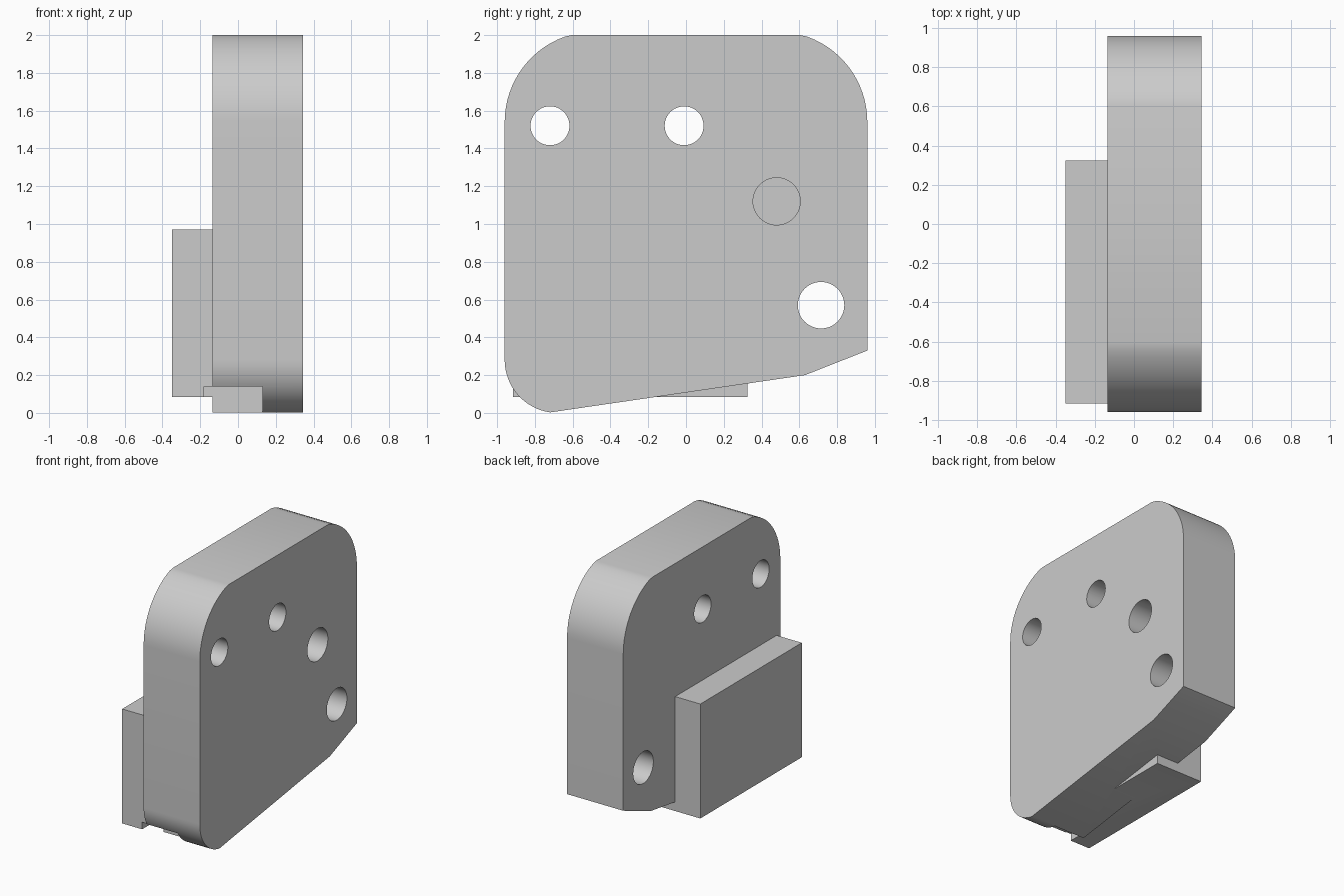
import bpy, bmesh
from math import sin, cos, radians
from mathutils import Matrix

if "Cube" in bpy.data.objects:
    bpy.data.objects.remove(bpy.data.objects["Cube"])


def link(name, bm):
    bmesh.ops.recalc_face_normals(bm, faces=bm.faces)
    mesh = bpy.data.meshes.new(name)
    bm.to_mesh(mesh)
    bm.free()
    ob = bpy.data.objects.new(name, mesh)
    bpy.context.collection.objects.link(ob)
    return ob


def extrude_x(name, outline, x0, x1):
    bm = bmesh.new()
    face = bm.faces.new([bm.verts.new((x0, y, z)) for y, z in outline])
    out = bmesh.ops.extrude_face_region(bm, geom=[face])["geom"]
    verts = [g for g in out if isinstance(g, bmesh.types.BMVert)]
    bmesh.ops.translate(bm, verts=verts, vec=(x1 - x0, 0, 0))
    return link(name, bm)


def box(name, x0, x1, y0, y1, z0, z1):
    return extrude_x(name, [(y0, z0), (y1, z0), (y1, z1), (y0, z1)], x0, x1)


def cylinder_x(name, y, z, r, x0, x1):
    bm = bmesh.new()
    place = Matrix.Translation(((x0 + x1) / 2, y, z)) @ Matrix.Rotation(radians(90), 4, 'Y')
    bmesh.ops.create_cone(bm, cap_ends=True, segments=48, radius1=r, radius2=r,
                          depth=x1 - x0, matrix=place)
    return link(name, bm)


def arc(cy, cz, r, a0, a1, n=16):
    angles = [radians(a0 + (a1 - a0) * i / n) for i in range(n + 1)]
    return [(cy + r * cos(a), cz + r * sin(a)) for a in angles]


def combine(target, tool, operation):
    tool.hide_render = True
    mod = target.modifiers.new(tool.name, 'BOOLEAN')
    mod.operation, mod.solver, mod.object = operation, 'EXACT', tool
    bpy.context.view_layer.objects.active = target
    bpy.ops.object.modifier_apply(modifier=mod.name)
    bpy.data.objects.remove(tool)


# Plate with rounded corners and a sloping lower edge
outline = (arc(0.48, 1.54, 0.48, 0, 75) + arc(-0.48, 1.54, 0.48, 105, 180)
           + arc(-0.68, 0.28, 0.28, 180, 262) + [(0.63, 0.2), (0.96, 0.33)])
outline = [(y, min(z, 2.0)) for y, z in outline]
plate = extrude_x("mounting_plate", outline, -0.135, 0.345)

# Block set into the left face of the plate
combine(plate, box("side_block", -0.35, 0.055, -0.915, 0.325, 0.085, 0.97), 'UNION')

# Notch under the lower front corner
combine(plate, box("corner_notch", -0.18, 0.13, -1.1, -0.72, -0.1, 0.14), 'DIFFERENCE')

# Three through holes and one blind hole
holes = [(-0.72, 1.52, 0.103, -0.5), (-0.01, 1.52, 0.103, -0.5),
         (0.715, 0.57, 0.123, -0.5), (0.48, 1.12, 0.125, -0.03)]
for y, z, r, x0 in holes:
    combine(plate, cylinder_x("hole", y, z, r, x0, 0.5), 'DIFFERENCE')

# Smooth curved sides, sharp edges
bpy.ops.object.select_all(action='DESELECT')
plate.select_set(True)
bpy.context.view_layer.objects.active = plate
bpy.ops.object.shade_smooth_by_angle(angle=radians(20))
